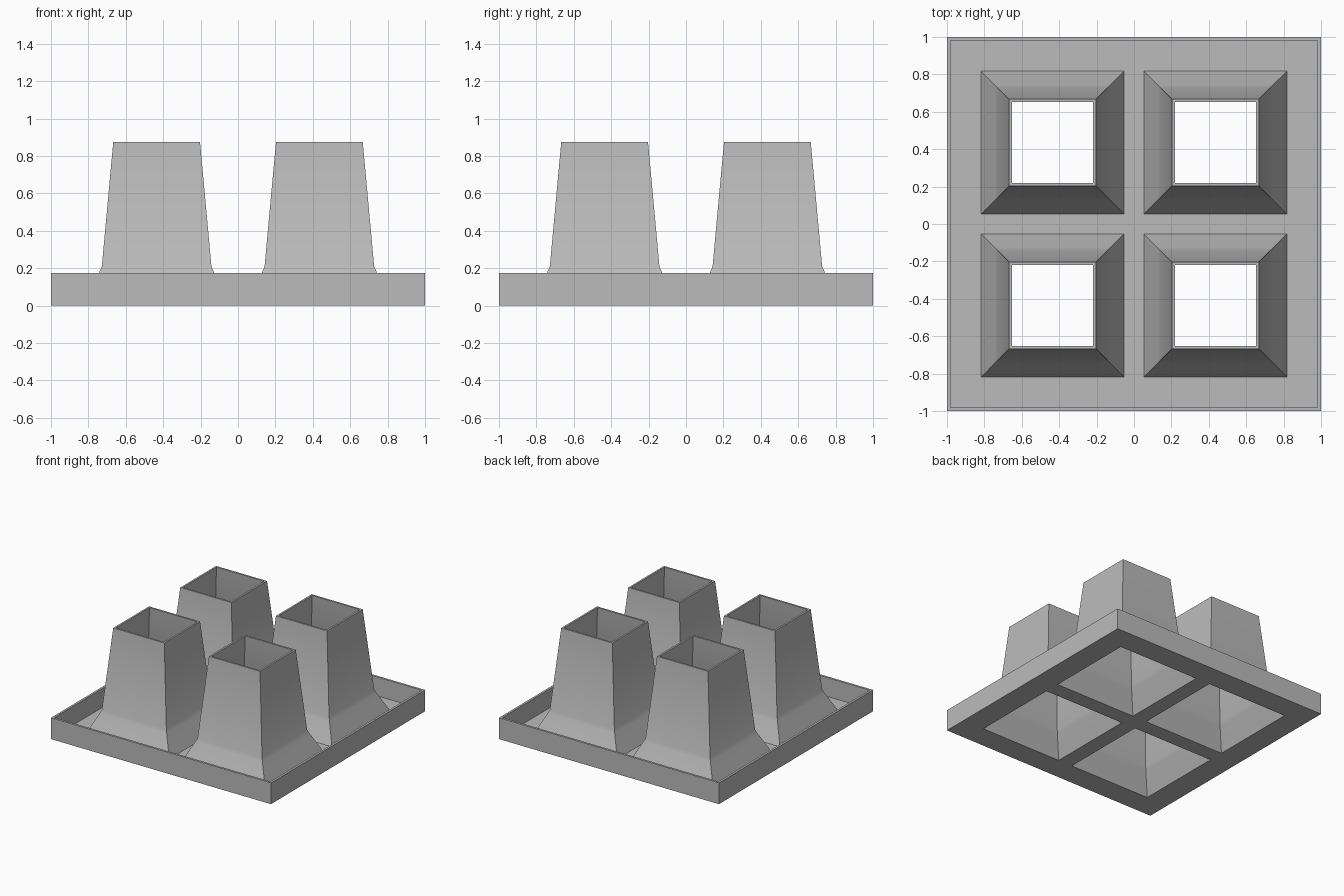
import bpy, bmesh, math

cube = bpy.data.objects.get("Cube")
if cube:
    bpy.data.objects.remove(cube, do_unlink=True)

CENTER = 0.435      # tower centre offset
RIM = 0.018         # rim wall thickness
FLOOR = 0.02        # floor thickness
RIM_TOP = 0.175

grey = bpy.data.materials.new("plain_grey")
grey.use_nodes = True
color = (0.5, 0.5, 0.5, 1)
grey.diffuse_color = color
grey.node_tree.nodes["Principled BSDF"].inputs["Base Color"].default_value = color


def ring(bm, half, z, cx=0, cy=0):
    corners = ((-1, -1), (1, -1), (1, 1), (-1, 1))
    return [bm.verts.new((cx + sx * half, cy + sy * half, z)) for sx, sy in corners]


def loft(bm, profile, cx=0, cy=0):
    """Square rings joined from first to last; faces point outward going up."""
    rings = [ring(bm, h, z, cx, cy) for h, z in profile]
    for a, b in zip(rings, rings[1:]):
        for i in range(4):
            j = (i + 1) % 4
            bm.faces.new((a[i], a[j], b[j], b[i]))


def plate(bm, half, hole, z, up):
    """Flat sheet with four square openings, made of grid cells."""
    cuts = [-half, -CENTER - hole, -CENTER + hole,
            CENTER - hole, CENTER + hole, half]
    grid = [[bm.verts.new((x, y, z)) for y in cuts] for x in cuts]
    for i in range(5):
        for j in range(5):
            if i % 2 and j % 2:
                continue
            quad = [grid[i][j], grid[i + 1][j], grid[i + 1][j + 1], grid[i][j + 1]]
            bm.faces.new(quad if up else quad[::-1])


def finish(bm, name):
    bmesh.ops.remove_doubles(bm, verts=bm.verts, dist=0.0005)
    mesh = bpy.data.meshes.new(name)
    bm.to_mesh(mesh)
    bm.free()
    mesh.materials.append(grey)
    obj = bpy.data.objects.new(name, mesh)
    bpy.context.collection.objects.link(obj)
    bpy.ops.object.select_all(action='DESELECT')
    obj.select_set(True)
    bpy.context.view_layer.objects.active = obj
    bpy.ops.object.shade_smooth_by_angle(angle=math.radians(35))


# Shallow tray: rim wall, floor and underside
bm = bmesh.new()
loft(bm, [(1, 0), (1, RIM_TOP), (1 - RIM, RIM_TOP), (1 - RIM, FLOOR)])
plate(bm, 1 - RIM, 0.382, FLOOR, True)
plate(bm, 1, 0.37, 0, False)
finish(bm, "tray")

# Hollow tapered towers with flared feet
tower_profile = [(0.382, FLOOR), (0.308, 0.175), (0.293, 0.21), (0.232, 0.875),
                 (0.217, 0.875), (0.278, 0.2), (0.293, 0.165), (0.37, 0)]
for side, sx in (("right", -1), ("left", 1)):
    for end, sy in (("front", -1), ("back", 1)):
        bm = bmesh.new()
        loft(bm, tower_profile, sx * CENTER, sy * CENTER)
        finish(bm, f"{end}_{side}_tower")
